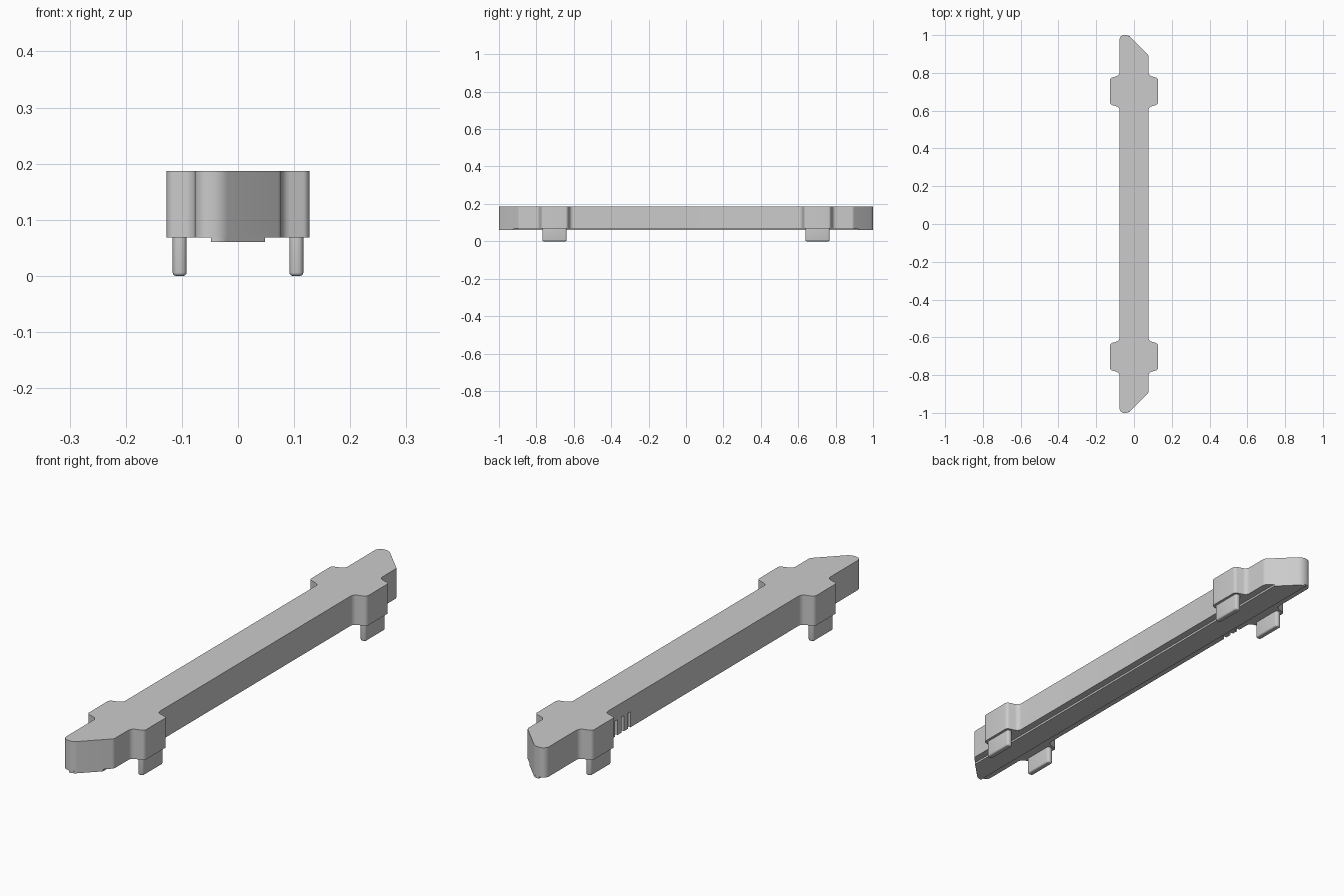
import bpy, bmesh, math
from mathutils import Vector

cube = bpy.data.objects.get("Cube")
if cube:
    bpy.data.objects.remove(cube, do_unlink=True)

grey = bpy.data.materials.new("plain grey")
grey.use_nodes = True
COLOUR = (0.6, 0.6, 0.6, 1)
grey.diffuse_color = COLOUR
grey.node_tree.nodes["Principled BSDF"].inputs["Base Color"].default_value = COLOUR


def rounded(corners, steps=6):
    """Replace every (x, y, radius) corner by a tangent arc."""
    out = []
    for i, (x, y, r) in enumerate(corners):
        p = Vector((x, y))
        a = (Vector(corners[i - 1][:2]) - p).normalized()
        b = (Vector(corners[(i + 1) % len(corners)][:2]) - p).normalized()
        if r == 0:
            out.append(p)
            continue
        half = a.angle(b) / 2
        centre = p + (a + b).normalized() * (r / math.sin(half))
        start = (p + a * (r / math.tan(half)) - centre).normalized()
        end = (p + b * (r / math.tan(half)) - centre).normalized()
        for k in range(steps + 1):
            out.append(centre + start.slerp(end, k / steps) * r)
    return out


def prism(name, points, z0, z1):
    """Extrude a flat outline between two heights."""
    bm = bmesh.new()
    face = bm.faces.new([bm.verts.new((p.x, p.y, z0)) for p in points])
    top = bmesh.ops.extrude_face_region(bm, geom=[face], use_keep_orig=True)["geom"]
    bmesh.ops.translate(bm, vec=(0, 0, z1 - z0),
                        verts=[g for g in top if isinstance(g, bmesh.types.BMVert)])
    bmesh.ops.recalc_face_normals(bm, faces=bm.faces)
    mesh = bpy.data.meshes.new(name)
    bm.to_mesh(mesh)
    bm.free()
    mesh.materials.append(grey)
    obj = bpy.data.objects.new(name, mesh)
    bpy.context.collection.objects.link(obj)
    return obj


def shade(obj):
    bpy.ops.object.select_all(action="DESELECT")
    obj.select_set(True)
    bpy.context.view_layer.objects.active = obj
    bpy.ops.object.shade_smooth_by_angle(angle=math.radians(35))


def mirror_y(half):
    return half + [(x, -y, r) for x, y, r in reversed(half)]


W, EAR, BOTTOM, TOP = 0.077, 0.127, 0.068, 0.187

# Main bar: left edge, slanted tip, then right edge
ear = [(W, 0.618, 0.022), (EAR, 0.633, 0.015), (EAR, 0.772, 0.015), (W, 0.787, 0.022)]
tip = [(W, 0.893, 0.02), (-0.03, 1, 0.04), (-W, 1, 0.025)]
far_ear = [(-x, y, r) for x, y, r in reversed(ear)]
bar = prism("main_bar", rounded(mirror_y(ear + tip + far_ear)), BOTTOM, TOP)

# Three small slots in the right edge, open underneath
for i in range(3):
    y = 0.47 + i * 0.04
    slot = [Vector(p) for p in ((-0.1, y - 0.008), (-0.065, y - 0.008),
                                (-0.065, y + 0.008), (-0.1, y + 0.008))]
    cutter = prism(f"slot_cutter_{i + 1}", slot, BOTTOM - 0.02, 0.13)
    cutter.hide_render = True
    cutter.hide_set(True)
    cut = bar.modifiers.new("slot", "BOOLEAN")
    cut.operation = "DIFFERENCE"
    cut.solver = "EXACT"
    cut.object = cutter
shade(bar)

# Shallow raised strip under the bar
S = 0.048
strip = [(S, 0.922, 0), (-0.03, 1, 0.03), (-S, 0.999, 0)]
shade(prism("bottom_strip", rounded(mirror_y(strip)), 0.06, BOTTOM))

# Four flat pegs with softened lower ends
for side, sx in (("right", -1), ("left", 1)):
    for end, sy in (("front", -1), ("back", 1)):
        cx, cy, hx, hy = sx * 0.104, sy * 0.703, 0.0125, 0.065
        rect = [(cx + hx, cy - hy, 0.01), (cx + hx, cy + hy, 0.01),
                (cx - hx, cy + hy, 0.01), (cx - hx, cy - hy, 0.01)]
        peg = prism(f"{end}_{side}_peg", rounded(rect, 4), 0, BOTTOM + 0.002)
        bm = bmesh.new()
        bm.from_mesh(peg.data)
        rim = [e for e in bm.edges if all(v.co.z < 0.001 for v in e.verts)]
        bmesh.ops.bevel(bm, geom=rim, offset=0.006, segments=3, profile=0.5,
                        affect="EDGES")
        bm.to_mesh(peg.data)
        bm.free()
        shade(peg)
